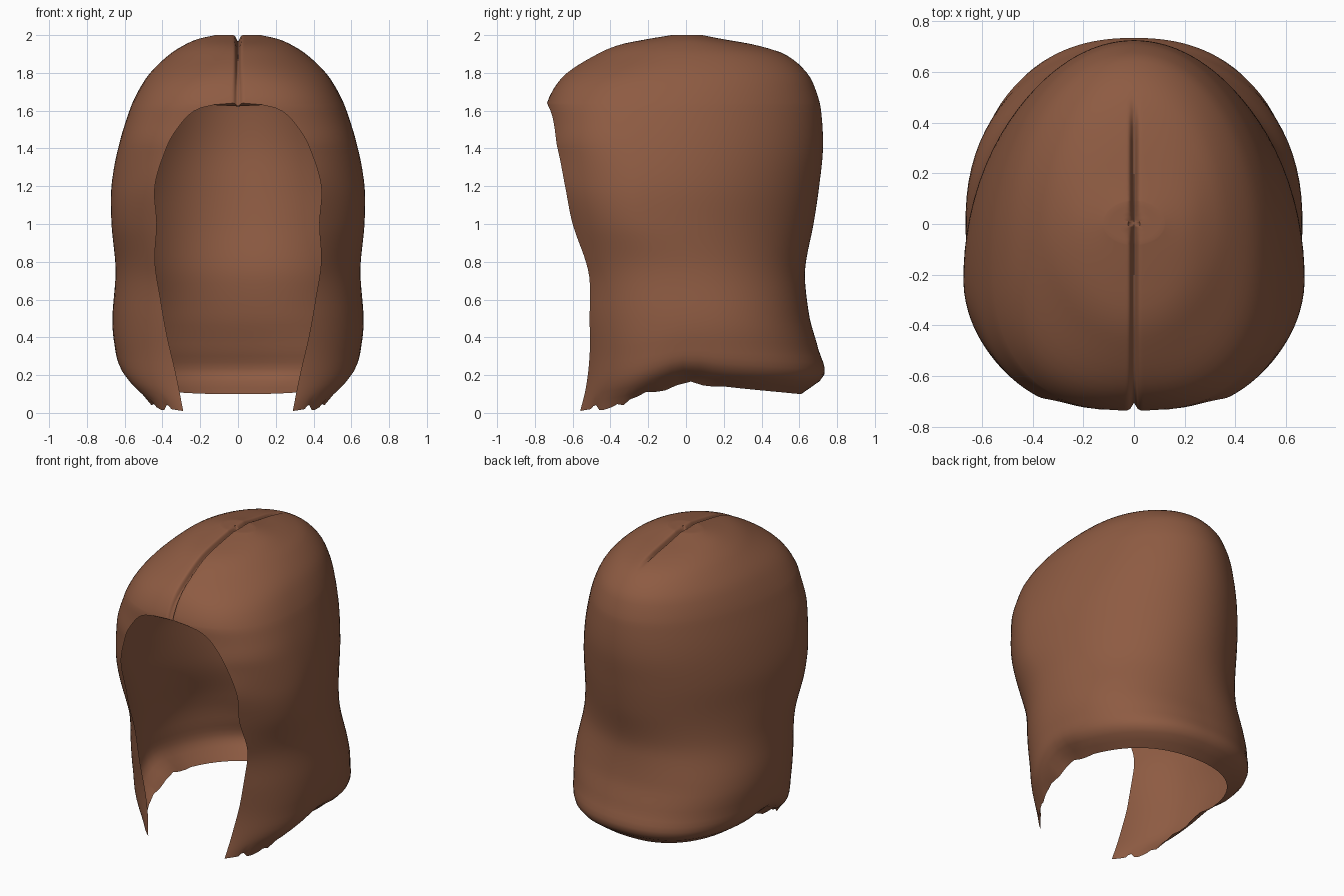
import bpy, bmesh, math, random
from mathutils import Vector

cube = bpy.data.objects.get("Cube")
if cube:
    bpy.data.objects.remove(cube, do_unlink=True)
random.seed(4)


def curve(table, s, column=1):
    """Smooth interpolation through a table sorted by rising first column."""
    if s <= table[0][0]:
        return table[0][column]
    if s >= table[-1][0]:
        return table[-1][column]
    i = max(k for k in range(len(table) - 1) if table[k][0] <= s)

    def slope(k):
        a, b = table[max(k - 1, 0)], table[min(k + 1, len(table) - 1)]
        return (b[column] - a[column]) / (b[0] - a[0])

    p, q = table[i], table[i + 1]
    h = q[0] - p[0]
    t = (s - p[0]) / h
    return ((2*t**3 - 3*t*t + 1) * p[column] + (t**3 - 2*t*t + t) * h * slope(i)
            + (3*t*t - 2*t**3) * q[column] + (t**3 - t*t) * h * slope(i + 1))


# Level, half width, front y, back y, y of the widest point
RINGS = [
    (0, .51, -.56, .61, .0), (.12, .62, -.53, .73, .0), (.3, .655, -.51, .70, .0),
    (.5, .665, -.51, .655, .0), (.7, .65, -.51, .63, -.06), (.8, .65, -.53, .635, -.1),
    (1.0, .67, -.60, .675, -.2), (1.2, .67, -.64, .705, -.22), (1.4, .635, -.68, .725, -.2),
    (1.6, .575, -.74, .715, -.15), (1.7, .53, -.71, .69, -.1), (1.8, .465, -.63, .64, -.05),
    (1.9, .36, -.47, .52, .0), (1.95, .28, -.35, .36, .0), (1.98, .21, -.2, .19, .0),
    (2.0, .12, -.08, .09, .0)]
# Half width of the face opening at each level
OPENING = [(0, .29), (.2, .33), (.4, .375), (.6, .41), (.8, .44), (1.0, .43), (1.2, .44),
           (1.4, .38), (1.5, .325), (1.6, .23), (1.63, .13), (1.64, 0)]
# Height of the lower hem from front to back
HEM = [(-.56, .01), (-.3, .06), (-.15, .12), (0, .17), (.2, .14), (.6, .1)]
HAIRLINE = 1.64
COLUMNS = 56


def smoothstep(a, b, v):
    t = min(max((v - a) / (b - a), 0), 1)
    return t * t * (3 - 2 * t)


def part_groove(co):
    """Press the centre parting into the crown."""
    depth = .035 * math.exp(-(co.x / .012) ** 2)
    depth *= 1 - smoothstep(.35, .48, co.y)
    depth *= smoothstep(1.5, 1.62, co.z)
    inward = (Vector((0, .05, 1.2)) - co).normalized()
    return co + Vector((0, inward.y, inward.z)) * depth


def ring_point(level, t):
    """Point on the half ring, t from back centre (0) to front edge (1)."""
    w, front, back, mid = [curve(RINGS, level, c) for c in range(1, 5)]
    squareness = .3 * (1 - smoothstep(.4, 1.0, level))
    back_power = 2 / (2 + squareness)
    fringe = .5 * smoothstep(1.2, 1.5, level) * (1 - smoothstep(1.7, 1.9, level))
    front_power = 2 / (2 + squareness + fringe)
    opening = max(curve(OPENING, level), 0) if level < HAIRLINE - .001 else 0
    end = math.acos(min((opening / w) ** (1 / front_power), 1))
    # Columns gather at both ends so that the parting is crisp
    t -= .8 * math.sin(2 * math.pi * t) / (2 * math.pi)
    angle = -math.pi / 2 + t * (math.pi / 2 + end)
    power = back_power if angle < 0 else front_power
    x = w * max(math.cos(angle), 0) ** power
    if t < .00001:
        x = 0
    elif t > .99999:
        x = opening
    if angle < 0:
        y = mid + (back - mid) * math.sin(-angle) ** power
    else:
        # Below the fringe the ring is stretched to reach the front edge
        reach = 1 + (math.sin(end) - 1) * (1 - smoothstep(1.4, HAIRLINE, level))
        y = mid - (mid - front) * (math.sin(angle) / reach) ** power
    z = level
    if level < .5:
        hem = curve(HEM, y)
        z = hem + level / .5 * (.5 - hem)
        if level == 0 and -.5 < y < .15:
            z += random.uniform(-.02, .02)
    return Vector((x, y, max(z, 0)))


# Hair shell: half of it, from crown down to hem
levels = [2 - (2 - HAIRLINE) * (i / 20) ** 2 for i in range(21)]
levels += [HAIRLINE * (1 - (j / 50) ** 1.3) for j in range(1, 51)]
rows = [[ring_point(s, c / COLUMNS) for c in range(COLUMNS + 1)] for s in levels]
centre = Vector((0, 0, 2))
cap = [[centre.lerp(co, k / 5) for co in rows[0]] for k in range(1, 5)]

bm = bmesh.new()
crown = bm.verts.new(part_groove(centre))
grid = [[bm.verts.new(part_groove(co)) for co in row] for row in cap + rows]
for a, b in zip(grid[0], grid[0][1:]):
    bm.faces.new((crown, a, b))
for upper, lower in zip(grid, grid[1:]):
    for c in range(COLUMNS):
        bm.faces.new((upper[c], lower[c], lower[c + 1], upper[c + 1]))
bm.normal_update()
side = max(bm.faces, key=lambda f: f.calc_center_median().x)
if side.normal.x < 0:
    bmesh.ops.reverse_faces(bm, faces=bm.faces[:])

mesh = bpy.data.meshes.new("hair_shell")
bm.to_mesh(mesh)
bm.free()
hair = bpy.data.objects.new("hair_shell", mesh)
bpy.context.collection.objects.link(hair)

# Brown hair colour
brown = bpy.data.materials.new("hair_brown")
brown.use_nodes = True
colour = (.27, .105, .055, 1)
brown.diffuse_color = colour
shader = next(n for n in brown.node_tree.nodes if n.type == 'BSDF_PRINCIPLED')
shader.inputs["Base Color"].default_value = colour
shader.inputs["Roughness"].default_value = .8
mesh.materials.append(brown)

# Mirror to the other side, welded along the parting
mirror = hair.modifiers.new("mirror", 'MIRROR')
mirror.use_clip = True
mirror.merge_threshold = .0005

bpy.ops.object.select_all(action='DESELECT')
hair.select_set(True)
bpy.context.view_layer.objects.active = hair
bpy.ops.object.shade_smooth_by_angle(angle=math.radians(50))
